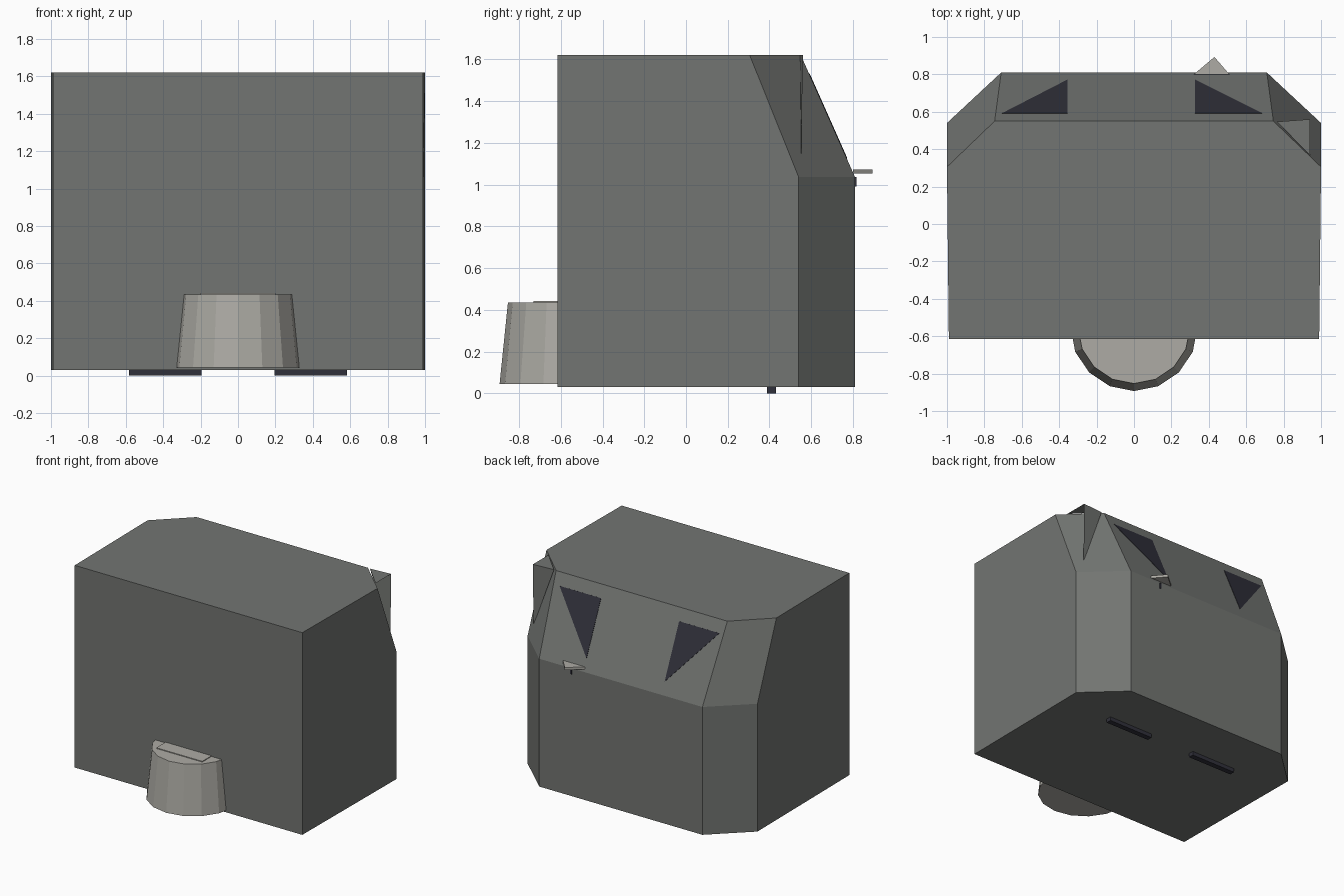
import bpy
import bmesh
import math
from mathutils import Vector, Matrix

cube = bpy.data.objects.get("Cube")
if cube:
    bpy.data.objects.remove(cube, do_unlink=True)


def material(name, rgb):
    mat = bpy.data.materials.new(name)
    mat.use_nodes = True
    color = (*rgb, 1)
    mat.diffuse_color = color
    mat.node_tree.nodes["Principled BSDF"].inputs["Base Color"].default_value = color
    return mat


GREY = material("body grey", (0.17, 0.178, 0.168))
PALE = material("warm pale grey", (0.42, 0.41, 0.375))
DARK = material("dark slate", (0.03, 0.03, 0.043))


def finish(name, bm, mat, recalc=True):
    if recalc:
        bmesh.ops.recalc_face_normals(bm, faces=bm.faces)
    mesh = bpy.data.meshes.new(name)
    bm.to_mesh(mesh)
    bm.free()
    mesh.materials.append(mat)
    obj = bpy.data.objects.new(name, mesh)
    bpy.context.collection.objects.link(obj)
    return obj


def loft(name, rings, mat):
    """Closed solid joining matching rings of points."""
    bm = bmesh.new()
    loops = [[bm.verts.new(p) for p in ring] for ring in rings]
    n = len(loops[0])
    for low, high in zip(loops, loops[1:]):
        for i in range(n):
            j = (i + 1) % n
            bm.faces.new((low[i], low[j], high[j], high[i]))
    bm.faces.new(loops[0][::-1])
    bm.faces.new(loops[-1])
    return finish(name, bm, mat)


def box(name, low, high, mat):
    x0, y0, z0 = low
    x1, y1, z1 = high
    flat = [(x0, y0), (x1, y0), (x1, y1), (x0, y1)]
    return loft(name, [[(x, y, z) for x, y in flat] for z in (z0, z1)], mat)


def section(z, side_y, back_x, back_y):
    """Body outline with the two rear corners cut off."""
    half = [(0.99, -0.615), (1.0, side_y), (back_x, back_y)]
    return [(x, y, z) for x, y in half] + [(-x, y, z) for x, y in half[::-1]]


# Body: straight lower part, rear sloping in above it
TOP, WAIST = 1.62, 1.035
loft("body", [section(0.03, 0.54, 0.71, 0.81),
              section(WAIST, 0.54, 0.71, 0.81),
              section(TOP, 0.305, 0.745, 0.55)], GREY)

# Open fin standing out of the rear left corner
bm = bmesh.new()
inner, tip, front, foot = [bm.verts.new(p) for p in (
    (0.765, 0.547, TOP), (0.94, 0.56, TOP), (0.94, 0.367, TOP), (0.94, 0.552, 1.14))]
bm.faces.new((inner, front, tip))
bm.faces.new((inner, tip, foot))
finish("corner_fin", bm, GREY, recalc=False)

# Triangular rear windows, thin plates lying on the slope
slope = (TOP - WAIST) / (0.81 - 0.55)
normal = Vector((0, slope, 1)).normalized()


def window(name, inner_x, outer_x):
    flat = [(inner_x, 0.59), (outer_x, 0.59), (inner_x, 0.77)]
    base = [Vector((x, y, TOP - slope * (y - 0.55))) for x, y in flat]
    loft(name, [[p + normal * d for p in base] for d in (-0.002, 0.003)], DARK)


window("left_window", 0.325, 0.685)
window("right_window", -0.355, -0.705)

# Tapered snout at the front with a thin plate on top
bm = bmesh.new()
bmesh.ops.create_cone(bm, cap_ends=True, segments=16, radius1=0.34, radius2=0.3,
                      depth=0.39, matrix=Matrix.Translation((0, -0.553, 0.24)))
finish("snout", bm, PALE)
box("snout_plate", (-0.2, -0.73, 0.432), (0.2, -0.5, 0.441), PALE)

# Small pointed ledge on the back, with a pin under it
ledge = [(0.32, 0.8), (0.51, 0.8), (0.43, 0.893)]
loft("rear_ledge", [[(x, y, z) for x, y in ledge] for z in (1.052, 1.072)], PALE)
box("ledge_pin", (0.425, 0.8, 0.99), (0.437, 0.816, 1.035), DARK)

# Runners underneath
for side, sign in (("left", 1), ("right", -1)):
    xs = sorted((0.195 * sign, 0.583 * sign))
    box(side + "_runner", (xs[0], 0.388, 0), (xs[1], 0.43, 0.035), DARK)
